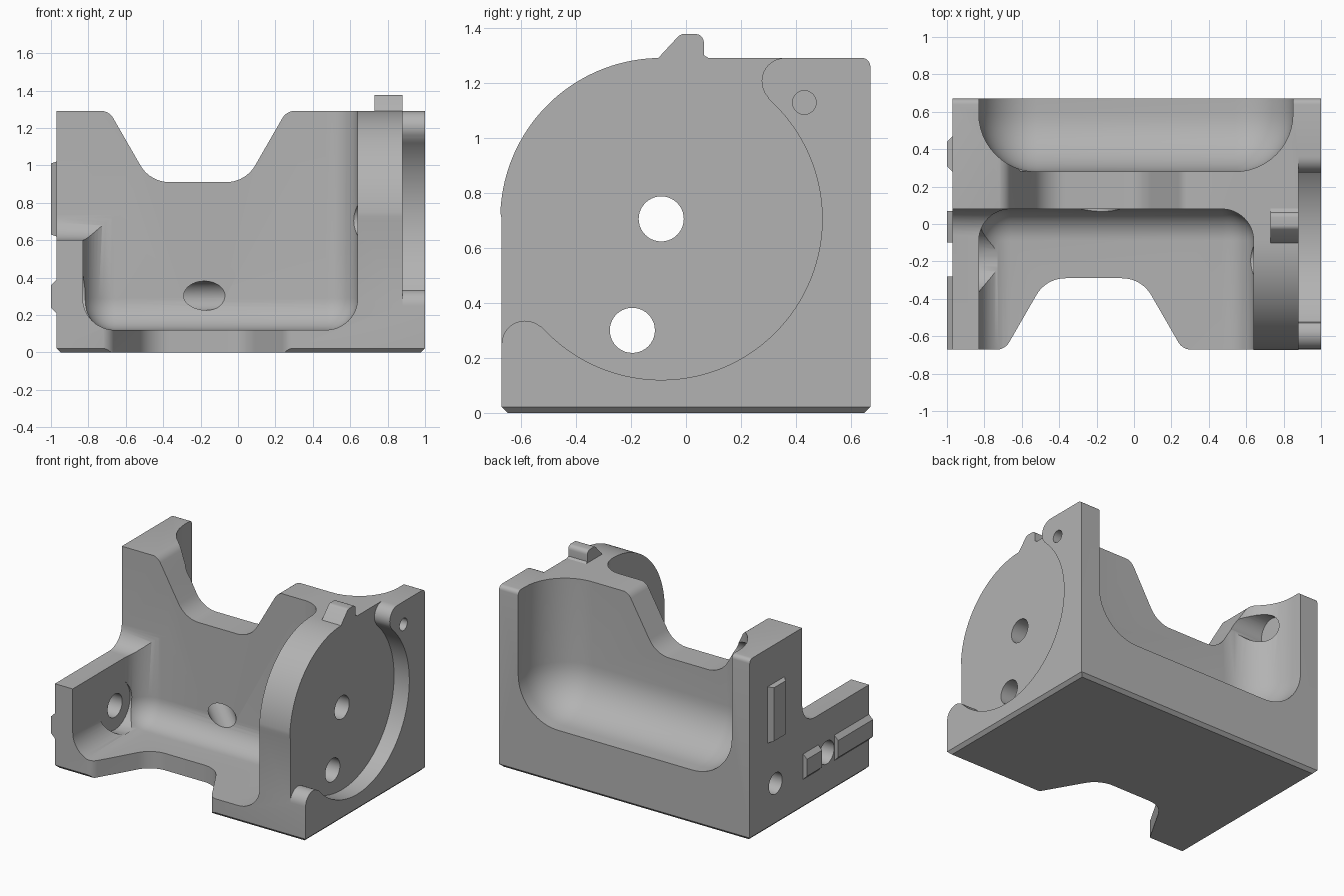
import bpy, bmesh, math
from mathutils import Vector

if "Cube" in bpy.data.objects:
    bpy.data.objects.remove(bpy.data.objects["Cube"], do_unlink=True)

grey = bpy.data.materials.new("light_grey")
grey.use_nodes = True
COLOUR = (0.45, 0.45, 0.45, 1)
grey.diffuse_color = COLOUR
grey.node_tree.nodes["Principled BSDF"].inputs["Base Color"].default_value = COLOUR


def finish(name, bm):
    bmesh.ops.recalc_face_normals(bm, faces=bm.faces[:])
    mesh = bpy.data.meshes.new(name)
    bm.to_mesh(mesh)
    bm.free()
    obj = bpy.data.objects.new(name, mesh)
    bpy.context.collection.objects.link(obj)
    mesh.materials.append(grey)
    return obj


def arc(cx, cy, r, start, end, n):
    angles = [math.radians(start + (end - start) * i / n) for i in range(n + 1)]
    return [(cx + r * math.cos(a), cy + r * math.sin(a)) for a in angles]


def rounded(corners, n=10):
    """Polygon from (u, v, fillet radius) corners."""
    pts = []
    for i, (u, v, r) in enumerate(corners):
        p = Vector((u, v))
        if r == 0:
            pts.append((u, v))
            continue
        d1 = (Vector(corners[i - 1][:2]) - p).normalized()
        d2 = (Vector(corners[(i + 1) % len(corners)][:2]) - p).normalized()
        half = math.acos(d1.dot(d2)) / 2
        c = p + (d1 + d2).normalized() * r / math.sin(half)
        s, e = p + d1 * r / math.tan(half) - c, p + d2 * r / math.tan(half) - c
        a0, a1 = math.atan2(s.y, s.x), math.atan2(e.y, e.x)
        sweep = (a1 - a0 + math.pi) % (2 * math.pi) - math.pi
        pts += arc(c.x, c.y, r, math.degrees(a0), math.degrees(a0 + sweep), n)
    return pts


def prism_mesh(pts, axis, lo, hi):
    place = {"x": lambda u, v, t: (t, u, v),
             "y": lambda u, v, t: (u, t, v),
             "z": lambda u, v, t: (u, v, t)}[axis]
    bm = bmesh.new()
    a = [bm.verts.new(place(u, v, lo)) for u, v in pts]
    b = [bm.verts.new(place(u, v, hi)) for u, v in pts]
    bm.faces.new(a)
    bm.faces.new(b[::-1])
    for i in range(len(pts)):
        j = (i + 1) % len(pts)
        bm.faces.new((a[i], b[i], b[j], a[j]))
    return bm


def prism(name, pts, axis, lo, hi):
    return finish(name, prism_mesh(pts, axis, lo, hi))


def round_box(name, lo, hi, r):
    bm = bmesh.new()
    bmesh.ops.create_cube(bm, size=1)
    for v in bm.verts:
        v.co = [hi[i] if v.co[i] > 0 else lo[i] for i in range(3)]
    bmesh.ops.bevel(bm, geom=bm.edges[:], offset=r, segments=12, profile=0.5, affect="EDGES")
    return finish(name, bm)


def rod(name, start, end, r):
    s, e = Vector(start), Vector(end)
    bm = bmesh.new()
    bmesh.ops.create_cone(bm, cap_ends=True, segments=40, radius1=r, radius2=r, depth=(e - s).length)
    rot = (e - s).to_track_quat("Z", "Y")
    for v in bm.verts:
        v.co = rot @ v.co + (s + e) / 2
    return finish(name, bm)


def x_rod(name, y, z, r, lo, hi):
    return rod(name, (lo, y, z), (hi, y, z), r)


def cut(target, cutter):
    bpy.context.view_layer.objects.active = target
    mod = target.modifiers.new("cut", "BOOLEAN")
    mod.operation, mod.solver, mod.object = "DIFFERENCE", "EXACT", cutter
    bpy.ops.object.modifier_apply(modifier=mod.name)
    bpy.data.objects.remove(cutter, do_unlink=True)


# Housing block with one big round shoulder and a chamfered foot
CY, CZ, TOP, SIDE = -0.09, 0.705, 1.29, 0.67
outline = [(-SIDE, 0), (SIDE, 0)] + arc(SIDE - 0.03, TOP - 0.03, 0.03, 0, 90, 5)
outline += arc(CY, CZ, 0.585, 90, 180, 40)[:-1] + [(-SIDE, CZ)]
bm = prism_mesh(outline, "x", -0.97, 1.0)
foot = [e for e in bm.edges if all(v.co.z < 0.001 for v in e.verts)]
bmesh.ops.recalc_face_normals(bm, faces=bm.faces[:])
bmesh.ops.bevel(bm, geom=foot, offset=0.022, segments=1, affect="EDGES")
housing = finish("housing", bm)

# Front and rear pockets on both sides of the central wall
cut(housing, round_box("front_pocket", (-0.83, -1.3, 0.12), (0.64, 0.08, 2), 0.17))
cut(housing, round_box("rear_pocket", (-0.83, 0.28, 0.385), (0.85, 1.5, 2.2), 0.31))

# Lowered step of the left wall
step = rounded([(-1.3, 0.6, 0), (0.081, 0.6, 0.14), (0.081, 1.9, 0), (-1.3, 1.9, 0)])
cut(housing, prism("left_step", step, "x", -1.3, -0.6))


# Same tapered notch in the wall top and in the floor front
def notch(edge, depth, sign):
    far = edge + sign * 0.2
    lip = edge + sign * 0.002
    deep = edge - sign * depth
    return rounded([(-0.8, far, 0), (-0.8, lip, 0), (-0.69, lip, 0.08), (-0.47, deep, 0.18),
                    (0.04, deep, 0.18), (0.26, lip, 0.08), (0.38, lip, 0), (0.38, far, 0)])


cut(housing, prism("wall_notch", notch(TOP, 0.38, 1), "y", -0.4, 0.9))
cut(housing, prism("floor_notch", notch(-SIDE, 0.38, -1), "z", -0.2, 0.5))

# Round seat in the right face, leaving a frame with two rounded ears
seat = [(0.36, 1.7)] + arc(0.36, 1.205, 0.085, 90, 222, 12)
seat += arc(CY, CZ, 0.585, 48, -138, 64)
seat += arc(-0.585, 0.25, 0.085, 48, 180, 12) + [(-1.3, 0.25), (-1.3, 1.7)]
cut(housing, prism("seat", seat, "x", 0.88, 1.3))

# Through bores with their clearance faces in the pocket corners
cut(housing, x_rod("main_bore", CY, CZ, 0.082, -1.3, 1.3))
cut(housing, x_rod("lower_bore", -0.195, 0.3, 0.082, -1.3, 1.3))
cut(housing, x_rod("main_clearance", CY, CZ, 0.19, 0.53, 0.641))
cut(housing, x_rod("lower_clearance", -0.195, 0.3, 0.17, -0.831, -0.73))

# Holes in the left end, one turning out through the central wall
cut(housing, x_rod("upper_end_hole", 0.38, 1.12, 0.055, -1.3, -0.7))
cut(housing, x_rod("upper_clearance", 0.38, 1.12, 0.1, -0.831, -0.5))
cut(housing, x_rod("lower_end_hole", 0.38, 0.3, 0.075, -1.3, -0.47))
cut(housing, rod("oblique_hole", (-0.47, 0.37, 0.3), (0.0, -0.1, 0.305), 0.078))

# Screw holes in the right face
for y, z, depth in ((-0.495, 0.168, 0.25), (0.52, 0.168, 0.25), (0.43, 1.128, 0.1)):
    cut(housing, x_rod("screw_hole", y, z, 0.043, 1 - depth, 1.2))

# Locating tab on top
tab = rounded([(-0.13, 1.25, 0), (-0.11, 1.28, 0), (-0.02, 1.377, 0.03),
               (0.065, 1.377, 0.03), (0.065, 1.3, 0), (0.085, 1.288, 0), (0.085, 1.25, 0)], 5)
parts = [housing, prism("locating_tab", tab, "x", 0.73, 0.88)]


# Raised pads with sloped edges on the left end
def pad(name, y0, y1, z0, z1, dy, dz):
    bm = prism_mesh([(y0, z0), (y1, z0), (y1, z1), (y0, z1)], "x", -0.97, -1.0)
    for v in bm.verts:
        if v.co.x < -0.98:
            v.co.y += dy if v.co.y < (y0 + y1) / 2 else -dy
            v.co.z += dz if v.co.z < (z0 + z1) / 2 else -dz
    return finish(name, bm)


parts.append(pad("upright_pad", 0.28, 0.47, 0.62, 1.02, 0.03, 0.01))
parts.append(pad("middle_pad", -0.1, 0.07, 0.21, 0.39, 0, 0.03))
parts.append(pad("front_pad", -SIDE, -0.28, 0.21, 0.39, 0, 0.03))

# Smooth the fillets, keep the machined edges crisp
bpy.ops.object.select_all(action="DESELECT")
for obj in parts:
    obj.select_set(True)
bpy.context.view_layer.objects.active = housing
bpy.ops.object.shade_smooth_by_angle(angle=math.radians(30))
